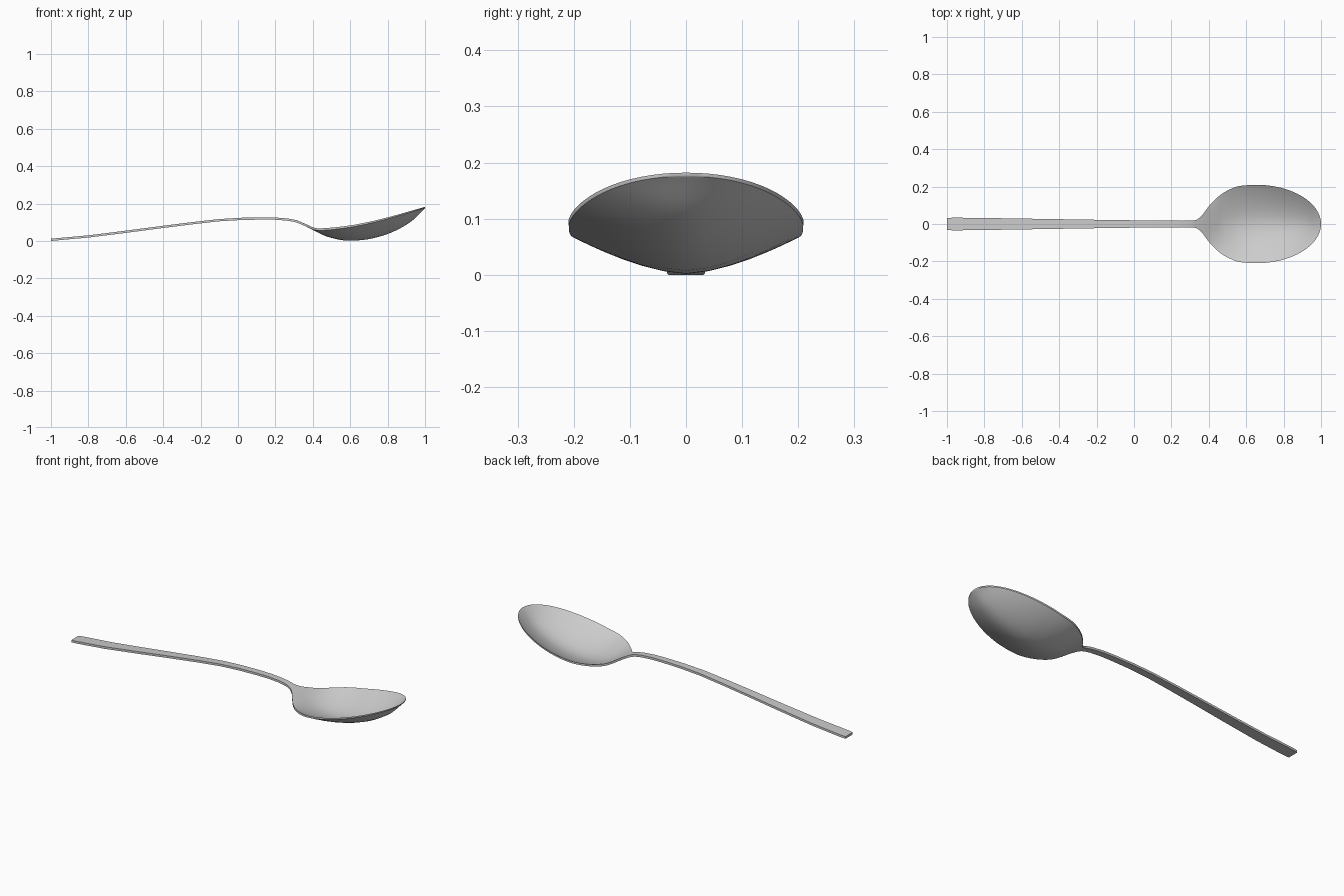
import bpy, bmesh, math

if "Cube" in bpy.data.objects:
    bpy.data.objects.remove(bpy.data.objects["Cube"])

# Profiles along x: half width, underside centre height, underside rim height
WIDTH = [(-1, .031), (-.97, .034), (-.6, .029), (-.1, .021), (.2, .018), (.31, .018),
         (.335, .023), (.36, .042), (.4, .095), (.45, .146), (.5, .179), (.56, .202), (.65, .21)]
KEEL = [(-1, 0), (-.8, .018), (-.1, .105), (.13, .114), (.22, .112), (.3, .102), (.36, .079),
        (.42, .049), (.48, .022), (.57, .003), (.69, .008), (.82, .045), (.93, .107), (1, .176)]
RIM = [(-1, 0), (-.8, .018), (-.1, .105), (.13, .114), (.22, .112), (.3, .102), (.36, .079),
       (.41, .058), (.45, .056), (.55, .066), (.65, .082), (.8, .118), (1, .176)]


def sample(pts, x):
    """Smooth interpolation through the profile points."""
    n = len(pts)
    i = max(k for k in range(n - 1) if k == 0 or pts[k][0] <= x)

    def slope(k):
        a, b = pts[max(k - 1, 0)], pts[min(k + 1, n - 1)]
        return (b[1] - a[1]) / (b[0] - a[0])
    (x0, y0), (x1, y1) = pts[i], pts[i + 1]
    h = x1 - x0
    t = (x - x0) / h
    return (y0 * (2*t**3 - 3*t**2 + 1) + y1 * (3*t**2 - 2*t**3)
            + h * slope(i) * (t**3 - 2*t**2 + t) + h * slope(i + 1) * (t**3 - t**2))


def half_width(x):
    if x <= .65:
        return sample(WIDTH, x)
    return .21 * math.sqrt(max(0, 1 - ((x - .65) / .35) ** 2))


# Stations: handle, neck, then bowl tightening towards the tip
xs = [-1, -.97, -.8, -.6, -.4, -.25, -.1, .02, .13, .2, .26]
xs += [.3 + .0175 * i for i in range(20)]
xs += [.65 + .35 * math.sin(math.pi / 2 * i / 16) for i in range(1, 17)]
N = 16
vs = [math.sin(math.pi / 2 * (2 * j / N - 1)) for j in range(N + 1)]

# Spoon: handle and bowl as one continuous loft
bm = bmesh.new()
rings = []
for x in xs:
    w, keel, rim = half_width(x), sample(KEEL, x), sample(RIM, x)
    thick = .012 - .006 * max(0, (x - .4) / .6)
    under = [(w * v, keel + (rim - keel) * abs(v) ** 1.65) for v in vs]
    upper = [(y, z + thick) for y, z in reversed(under)]
    rings.append([bm.verts.new((x, y, z)) for y, z in under + upper])
count = len(rings[0])
for a, b in zip(rings, rings[1:]):
    for j in range(count):
        k = (j + 1) % count
        bm.faces.new((a[j], a[k], b[k], b[j]))
bm.faces.new(rings[0])
bmesh.ops.remove_doubles(bm, verts=bm.verts, dist=.0003)
bmesh.ops.recalc_face_normals(bm, faces=bm.faces)
mesh = bpy.data.meshes.new("spoon")
bm.to_mesh(mesh)
bm.free()
spoon = bpy.data.objects.new("spoon", mesh)
bpy.context.collection.objects.link(spoon)
bpy.context.view_layer.objects.active = spoon
spoon.select_set(True)
bpy.ops.object.shade_smooth_by_angle(angle=math.radians(35))
